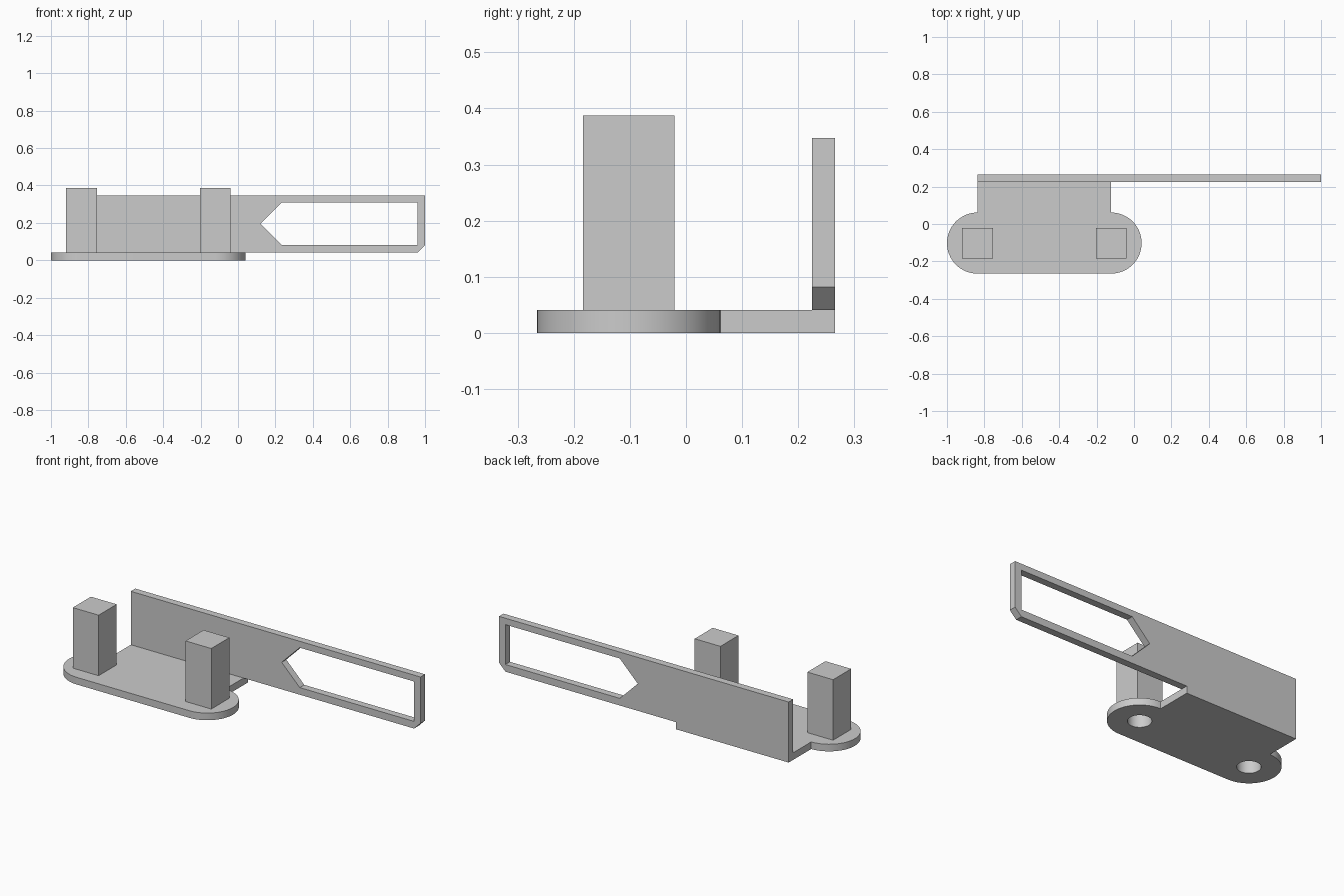
import bpy
import bmesh
from math import sin, cos, pi
from mathutils import Vector

cube = bpy.data.objects.get("Cube")
if cube:
    bpy.data.objects.remove(cube, do_unlink=True)

U = 2 / 98          # one design unit, the whole part is 98 long
THICK = 2 * U       # plate and wall thickness
R = 8 * U           # rounded end radius
LEFT, RIGHT = -1 + R, -1 + R + 35 * U   # post centres
BACK = 13 * U       # rear face of the wall
MID = BACK - 18 * U  # post centre line

grey = bpy.data.materials.new("plain grey")
grey.use_nodes = True
grey.diffuse_color = (0.6, 0.6, 0.6, 1)
grey.node_tree.nodes["Principled BSDF"].inputs["Base Color"].default_value = (0.6, 0.6, 0.6, 1)


def prism(name, outline, offset):
    """Extrude a closed 3D outline along an offset."""
    bm = bmesh.new()
    face = bm.faces.new([bm.verts.new(p) for p in outline])
    moved = bmesh.ops.extrude_face_region(bm, geom=[face])["geom"]
    bmesh.ops.translate(bm, vec=Vector(offset),
                        verts=[v for v in moved if isinstance(v, bmesh.types.BMVert)])
    bmesh.ops.recalc_face_normals(bm, faces=bm.faces)
    mesh = bpy.data.meshes.new(name)
    bm.to_mesh(mesh)
    bm.free()
    mesh.materials.append(grey)
    obj = bpy.data.objects.new(name, mesh)
    bpy.context.collection.objects.link(obj)
    return obj


def arc(cx, cy, r, start, end, steps, z=0):
    angles = [start + (end - start) * i / steps for i in range(steps + 1)]
    return [(cx + r * cos(a), cy + r * sin(a), z) for a in angles]


def finish(obj, cutters=()):
    """Cut the openings, then smooth the round walls."""
    bpy.ops.object.select_all(action="DESELECT")
    obj.select_set(True)
    bpy.context.view_layer.objects.active = obj
    for cutter in cutters:
        mod = obj.modifiers.new("cut", "BOOLEAN")
        mod.operation = "DIFFERENCE"
        mod.solver = "EXACT"
        mod.object = cutter
        bpy.ops.object.modifier_apply(modifier=mod.name)
    bpy.ops.object.shade_smooth_by_angle(angle=pi / 6)


# Base plate: two round ends and a rear tab that carries the wall
outline = arc(LEFT, MID, R, pi / 2, 3 * pi / 2, 32)
outline += arc(RIGHT, MID, R, -pi / 2, pi / 2, 32)
outline += [(RIGHT, BACK, 0), (LEFT, BACK, 0)]
base = prism("base_plate", outline, (0, 0, THICK))

# Square posts with blind round holes from below
holes = []
for name, x in (("right_post", LEFT), ("left_post", RIGHT)):
    h = 4 * U
    corners = [(x + sx * h, MID + sy * h, THICK)
               for sx, sy in ((-1, -1), (1, -1), (1, 1), (-1, 1))]
    post = prism(name, corners, (0, 0, 17 * U))
    hole = prism(name + "_hole_cutter", arc(x, MID, 3 * U, 0, 2 * pi, 48, -U)[:-1],
                 (0, 0, 18 * U))
    finish(post, [hole])
    holes.append(hole)
finish(base, holes)

# Long rear wall with a clipped lower corner
bottom, top, front = THICK, 17 * U, BACK - THICK
wall_shape = [(LEFT, bottom), (1 - THICK, bottom), (1, bottom + THICK), (1, top), (LEFT, top)]
wall = prism("rear_wall", [(x, front, z) for x, z in wall_shape], (0, THICK, 0))

# Window with a pointed end
low, high = 4 * U, 15.2 * U
middle, half = (low + high) / 2, (high - low) / 2
point = 0.12
window_shape = [(point, middle), (point + half, low), (1 - THICK, low),
                (1 - THICK, high), (point + half, high)]
window = prism("window_cutter", [(x, front - U, z) for x, z in window_shape], (0, 4 * U, 0))
finish(wall, [window])

# The cutters have done their work
for cutter in holes + [window]:
    bpy.data.objects.remove(cutter, do_unlink=True)
